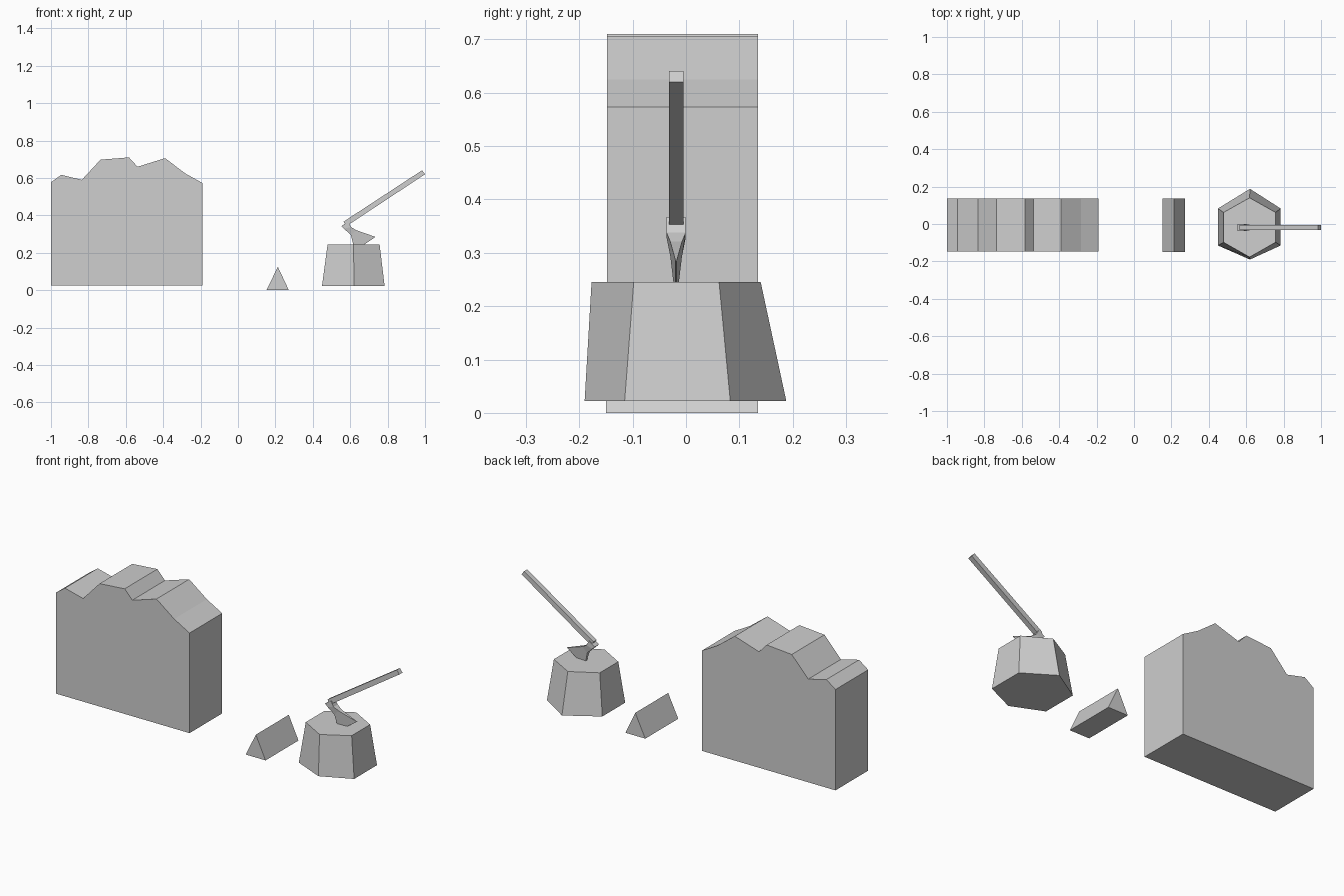
import bpy, bmesh

if "Cube" in bpy.data.objects:
    bpy.data.objects.remove(bpy.data.objects["Cube"])

# one plain colour for everything
grey = bpy.data.materials.new("plain_grey")
grey.diffuse_color = (0.62, 0.62, 0.62, 1)
grey.use_nodes = True
grey.node_tree.nodes["Principled BSDF"].inputs["Base Color"].default_value = grey.diffuse_color


def loft(name, sections):
    """Close a solid through matching rings of points."""
    bm = bmesh.new()
    rings = [[bm.verts.new(p) for p in s] for s in sections]
    n = len(rings[0])
    for a, b in zip(rings, rings[1:]):
        for i in range(n):
            j = (i + 1) % n
            bm.faces.new((a[i], a[j], b[j], b[i]))
    bm.faces.new(rings[0][::-1])
    bm.faces.new(rings[-1])
    bmesh.ops.recalc_face_normals(bm, faces=bm.faces)
    me = bpy.data.meshes.new(name)
    bm.to_mesh(me)
    bm.free()
    me.materials.append(grey)
    ob = bpy.data.objects.new(name, me)
    bpy.context.collection.objects.link(ob)
    return ob


def extrude_y(name, profile, y0, y1):
    """Extrude an x-z profile along y."""
    return loft(name, [[(x, y, z) for x, z in profile] for y in (y0, y1)])


# stacked woodpile with an uneven top
extrude_y("woodpile", [
    (-1.0, 0.025), (-0.19, 0.025), (-0.19, 0.573), (-0.283, 0.625),
    (-0.39, 0.706), (-0.537, 0.66), (-0.583, 0.71), (-0.735, 0.698),
    (-0.835, 0.59), (-0.945, 0.617), (-1.0, 0.577)], -0.148, 0.135)

# single split log
extrude_y("split_log", [(0.152, 0.0), (0.272, 0.0), (0.213, 0.125)], -0.15, 0.135)


# six-sided chopping block
def hexagon(x0, xm, x1, side_low, side_high, front, back, z):
    return [(xm, back, z), (x0, side_high, z), (x0, side_low, z),
            (xm, front, z), (x1, side_low, z), (x1, side_high, z)]


loft("chopping_block", [
    hexagon(0.449, 0.62, 0.784, -0.115, 0.083, -0.19, 0.188, 0.022),
    hexagon(0.479, 0.618, 0.757, -0.098, 0.062, -0.177, 0.14, 0.245)])

# axe handle
extrude_y("axe_handle", [(0.564, 0.366), (0.58, 0.343), (1.0, 0.62), (0.984, 0.641)],
          -0.032, -0.005)


# axe head: eye, neck and flared blade sunk into the block
def head_section(p, q, half):
    c = -0.0185
    return [(p[0], c - half, p[1]), (q[0], c - half, q[1]),
            (q[0], c + half, q[1]), (p[0], c + half, p[1])]


loft("axe_head", [
    head_section((0.553, 0.343), (0.589, 0.367), 0.018),
    head_section((0.567, 0.329), (0.604, 0.338), 0.018),
    head_section((0.604, 0.294), (0.632, 0.321), 0.011),
    head_section((0.625, 0.21), (0.735, 0.285), 0.001)])
